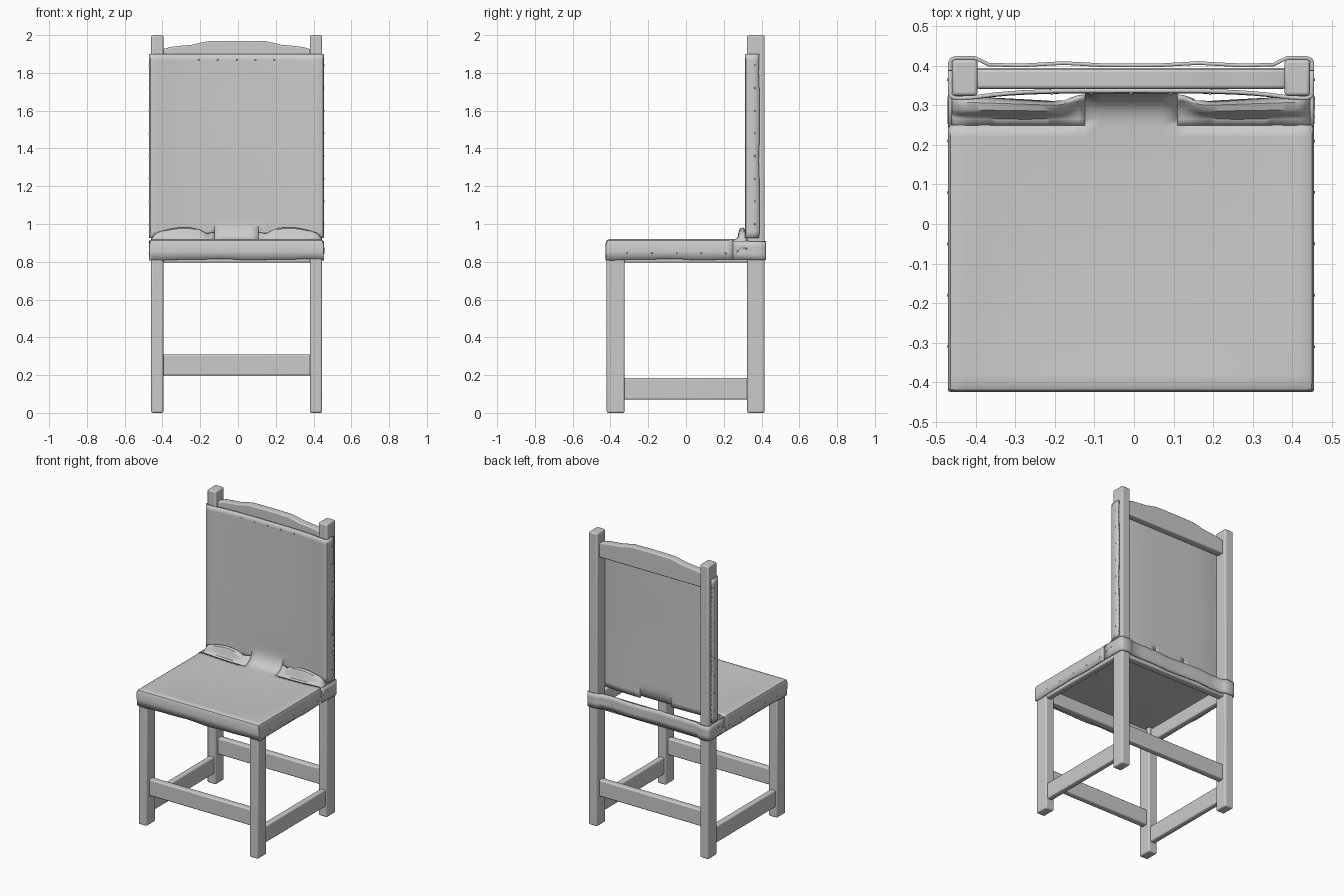
import bpy, bmesh, math
from mathutils import Vector

if "Cube" in bpy.data.objects:
    bpy.data.objects.remove(bpy.data.objects["Cube"])

CX = -0.0075          # leather and frame sit slightly left of centre
H = 0.4575            # half width of the leather


def finish(bm, name, bevel=0, thick=0):
    me = bpy.data.meshes.new(name)
    bmesh.ops.recalc_face_normals(bm, faces=bm.faces)
    bm.to_mesh(me)
    bm.free()
    ob = bpy.data.objects.new(name, me)
    bpy.context.collection.objects.link(ob)
    if thick:
        m = ob.modifiers.new("thickness", 'SOLIDIFY')
        m.thickness, m.offset = thick, 0
    if bevel:
        m = ob.modifiers.new("bevel", 'BEVEL')
        m.width, m.segments = bevel, 3
    bpy.ops.object.select_all(action='DESELECT')
    ob.select_set(True)
    bpy.context.view_layer.objects.active = ob
    bpy.ops.object.shade_smooth_by_angle(angle=math.radians(40))
    return ob


def box(name, x0, x1, y0, y1, z0, z1, bevel=0.009):
    bm = bmesh.new()
    bmesh.ops.create_cube(bm, size=1)
    for v in bm.verts:
        v.co = Vector((CX + (x0 + x1) / 2 + v.co.x * (x1 - x0),
                       (y0 + y1) / 2 + v.co.y * (y1 - y0),
                       (z0 + z1) / 2 + v.co.z * (z1 - z0)))
    return finish(bm, name, bevel)


def grid(bm, rows):
    vs = [[bm.verts.new(p) for p in r] for r in rows]
    for a, b in zip(vs, vs[1:]):
        for i in range(len(a) - 1):
            bm.faces.new((a[i], a[i + 1], b[i + 1], b[i]))


def lin(a, b, n):
    return [a + (b - a) * i / (n - 1) for i in range(n)]


# wooden legs, posts, stretchers and seat rails
for s, side in ((-1, "left"), (1, "right")):
    a, b = sorted((s * 0.388, s * 0.4525))
    box("front_leg_" + side, a, b, -0.42, -0.325, 0, 0.9)
    box("back_post_" + side, a, b, 0.324, 0.416, 0, 2.0)
    a, b = sorted((s * 0.4, s * 0.44))
    box("side_stretcher_" + side, a, b, -0.335, 0.335, 0.07, 0.185)
    a, b = sorted((s * 0.405, s * 0.448))
    box("side_seat_rail_" + side, a, b, -0.335, 0.335, 0.795, 0.89)
for y, name in ((-0.37, "front"), (0.37, "back")):
    box(name + "_stretcher", -0.395, 0.395, y - 0.022, y + 0.022, 0.198, 0.31)
    box(name + "_seat_rail", -0.395, 0.395, y - 0.025, y + 0.025, 0.795, 0.885)

# shaped top rail
bm = bmesh.new()
half = [(0, 1.97), (0.15, 1.968), (0.19, 1.96), (0.235, 1.949), (0.29, 1.944), (0.35, 1.937), (0.393, 1.925)]
prof = [(-x, z) for x, z in half[:0:-1]] + half + [(0.393, 1.83), (-0.393, 1.83)]
f = bm.faces.new([bm.verts.new((CX + x, 0.342, z)) for x, z in prof])
ext = bmesh.ops.extrude_face_region(bm, geom=[f])
for v in ext["geom"]:
    if isinstance(v, bmesh.types.BMVert):
        v.co.y = 0.392
finish(bm, "top_rail", 0.008)

# leather columns: (x, fold depth) across, with a folded flap at both sides
inner = lin(-0.39, 0.39, 21)
edge = [(H, 0.103), (H, 0.06), (H, 0.016), (H - 0.004, 0.005), (H - 0.015, 0), (0.425, 0)]
cols = [(-x, d) for x, d in edge] + [(x, 0) for x in inner] + edge[::-1]
mid = [(x, 0) for x in inner if abs(x) < 0.12]
SLIT = 0.117


def wave(d, t):
    return d + (0.003 * math.sin(t * 13) + 0.0015 * math.sin(t * 27) if d > 0.1 else 0)


def hollow(x):
    return max(0, 1 - (x / 0.41) ** 4)


def seat_pt(x, d, y, fd=0):
    sag = 0.014 * hollow(x) * max(0, 1 - (y / 0.41) ** 2)
    drop = max(wave(d, y), wave(fd, x))
    return Vector((CX + x, y, 0.915 - sag - drop))


def back_pt(x, d, z):
    sag = 0.019 * hollow(x) * (0.95 - 0.05 * math.sin(z * 6))
    return Vector((CX + x, 0.318 + sag + wave(d, z) * 0.68, z))


def bridge(x, t):
    p, c, q = seat_pt(x, 0, 0.25), Vector((CX + x, 0.325, 0.91)), back_pt(x, 0, 1.0)
    return p * (1 - t) ** 2 + c * 2 * t * (1 - t) + q * t * t


bm = bmesh.new()
front = [(-0.42, 0.103), (-0.42, 0.06), (-0.42, 0.016), (-0.416, 0.005), (-0.405, 0)]
rows = front + [(y, 0) for y in lin(-0.38, 0.25, 22)]
grid(bm, [[seat_pt(x, d, y, fd) for x, d in cols] for y, fd in rows])
grid(bm, [[back_pt(x, d, z) for x, d in cols] for z in lin(1.0, 1.9, 28)])
# corners of the back cover beside the slits
for part in ([c for c in cols if c[0] < -SLIT + 0.001], [c for c in cols if c[0] > SLIT - 0.001]):
    grid(bm, [[back_pt(x, d, z) for x, d in part] for z in (0.925, 0.96, 1.0)])
# centre where seat runs up into the back
grid(bm, [[bridge(x, t) for x, d in mid] for t in lin(0, 1, 9)])
# curled lips in front of the posts, growing out of the centre and draping at the corners
for s in (-1, 1):
    lip = []
    for t in lin(0, 1, 21):
        x = s * (SLIT + t * 0.343)
        h = 0.02 + 0.05 * math.sin(math.pi * min(t, 0.97) ** 0.85)
        w = 0.4 + 0.6 * t
        k = min(1, t / 0.25)
        k = k * k * (3 - 2 * k)
        base = seat_pt(x, 0, 0.25).z
        drape = -0.068 * max(0, (t - 0.9) / 0.1) ** 2
        curl = [(0.25, 0), (0.268, 0.08), (0.279, 0.35), (0.283, 0.7),
                (0.286 + 0.006 * w, 0.93), (0.288 + 0.02 * w, 1), (0.289 + 0.033 * w, 0.75)]
        row = []
        for i, (y, f) in enumerate(curl):
            p = bridge(x, i / 6 * 0.7).lerp(Vector((CX + x, y, base + f * h)), k)
            p.z += drape * (0.3 if i == 0 else 1)
            row.append(p)
        lip.append(row)
    grid(bm, lip)
bmesh.ops.remove_doubles(bm, verts=bm.verts, dist=0.0008)
finish(bm, "leather_sling", thick=0.01)

# leather band wrapped round the back posts
half = [(H, 0.245), (H, 0.30), (H + 0.001, 0.36), (H + 0.001, 0.408), (H - 0.003, 0.416), (H - 0.012, 0.42),
        (0.395, 0.42), (0.382, 0.414), (0.36, 0.403), (0.28, 0.401), (0.17, 0.407), (0.08, 0.402)]
path = [(-x, y) for x, y in half] + [(0, 0.401)] + half[::-1]
bm = bmesh.new()
grid(bm, [[(CX + x, y, z + 0.003 * math.sin(15 * x + 9 * y)) for x, y in path]
          for z in (0.812, 0.845, 0.88, 0.91)])
finish(bm, "back_band", thick=0.009)

# nail heads, nearly flush with the leather
bm = bmesh.new()
spots = []
for s in (-1, 1):
    spots += [(s * (H + 0.004), y, 0.845) for y in lin(-0.31, 0.21, 5)]
    spots += [(s * (H + 0.004), 0.365, z) for z in lin(1.0, 1.84, 8)]
spots += [(x, 0.331, 1.87) for x in lin(-0.3, 0.3, 7)]
for x, y, z in spots:
    r = bmesh.ops.create_uvsphere(bm, u_segments=10, v_segments=6, radius=0.0045)
    for v in r["verts"]:
        v.co = Vector((CX + x, y, z)) + v.co
finish(bm, "nail_heads")
